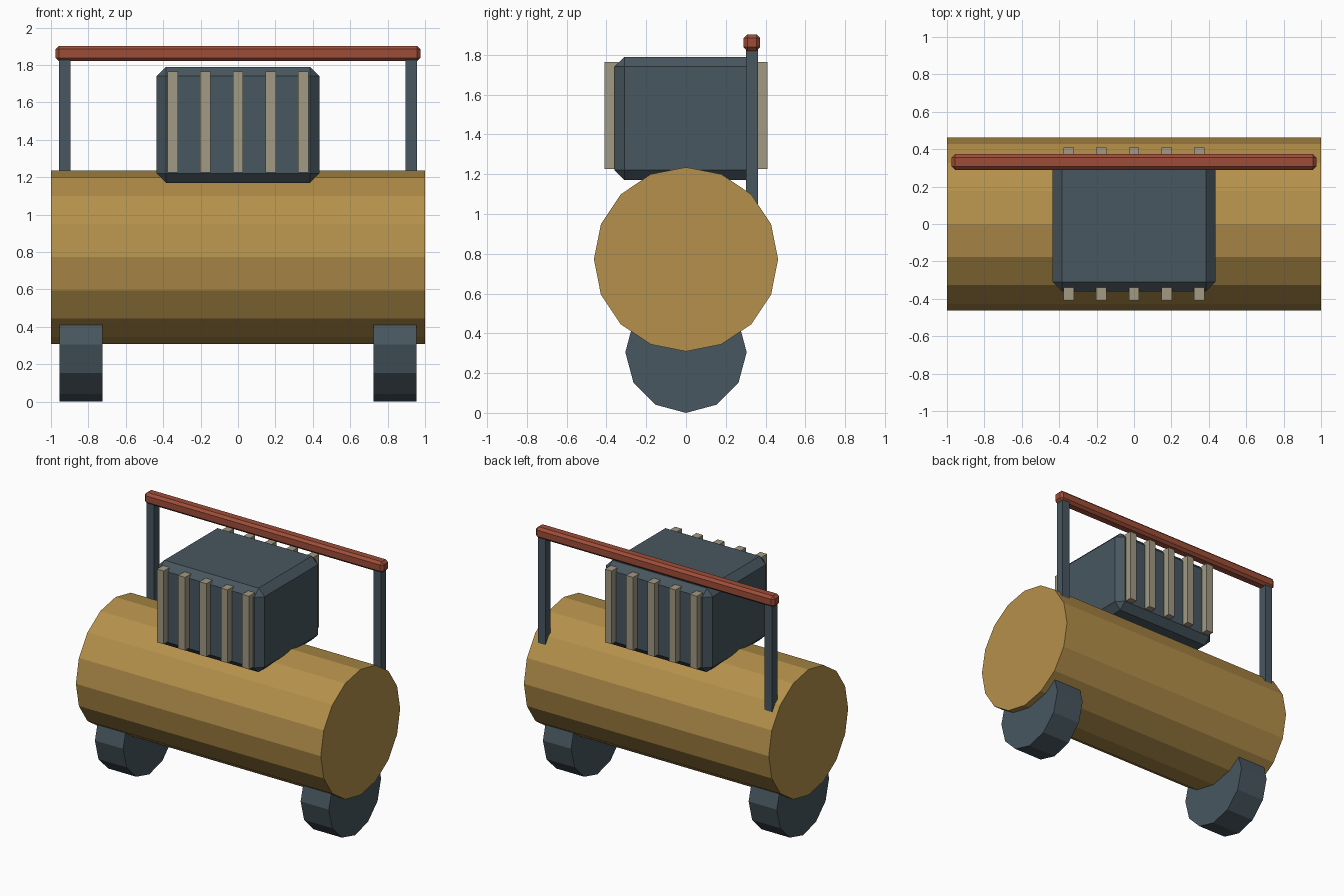
import bpy, bmesh
from math import pi
from mathutils import Matrix

if "Cube" in bpy.data.objects:
    bpy.data.objects.remove(bpy.data.objects["Cube"])


def material(name, rgb):
    m = bpy.data.materials.new(name)
    m.diffuse_color = (*rgb, 1)
    m.use_nodes = True
    m.node_tree.nodes["Principled BSDF"].inputs["Base Color"].default_value = m.diffuse_color
    return m


OCHRE = material("ochre", (0.46, 0.28, 0.07))
SLATE = material("slate", (0.065, 0.095, 0.115))
RED = material("red", (0.34, 0.075, 0.04))
STONE = material("stone", (0.36, 0.32, 0.23))


def finish(bm, name, mat):
    bmesh.ops.recalc_face_normals(bm, faces=bm.faces)
    mesh = bpy.data.meshes.new(name)
    bm.to_mesh(mesh)
    bm.free()
    mesh.materials.append(mat)
    ob = bpy.data.objects.new(name, mesh)
    bpy.context.collection.objects.link(ob)
    return ob


def box(name, lo, hi, mat, bevel=0):
    size = [b - a for a, b in zip(lo, hi)]
    mid = [(a + b) / 2 for a, b in zip(lo, hi)]
    bm = bmesh.new()
    bmesh.ops.create_cube(bm, size=1, matrix=Matrix.Translation(mid) @ Matrix.Diagonal((*size, 1)))
    if bevel:
        bmesh.ops.bevel(bm, geom=bm.edges[:], offset=bevel, segments=1, affect='EDGES')
    return finish(bm, name, mat)


def drum(name, x0, x1, z, radius, sides, mat):
    # Cylinder lying along x, with a vertex pointing straight up
    bm = bmesh.new()
    turn = Matrix.Translation(((x0 + x1) / 2, 0, z)) @ Matrix.Rotation(pi / 2, 4, 'Y')
    bmesh.ops.create_cone(bm, cap_ends=True, segments=sides, radius1=radius,
                          radius2=radius, depth=x1 - x0, matrix=turn)
    return finish(bm, name, mat)


# Main barrel and engine housing
drum("barrel", -1, 1, 0.772, 0.463, 16, OCHRE)
box("housing", (-0.435, -0.36, 1.17), (0.435, 0.36, 1.79), SLATE, 0.05)

# Cooling slats on the front and back of the housing
for i in range(5):
    x = (i - 2) * 0.174
    for side, y in (("front", -0.374), ("back", 0.374)):
        box(f"{side}_slat_{i + 1}", (x - 0.028, y - 0.035, 1.225),
            (x + 0.028, y + 0.035, 1.765), STONE)

# Wheels and handle posts at both ends
for side, s in (("left", -1), ("right", 1)):
    a, b = sorted((s * 0.725, s * 0.955))
    drum(f"{side}_wheel", a, b, 0.305, 0.305, 12, SLATE)
    a, b = sorted((s * 0.895, s * 0.957))
    box(f"{side}_post", (a, 0.301, 1.0), (b, 0.362, 1.84), SLATE)

# Handle rail
box("handle_rail", (-0.975, 0.29, 1.82), (0.975, 0.373, 1.902), RED, 0.018)
